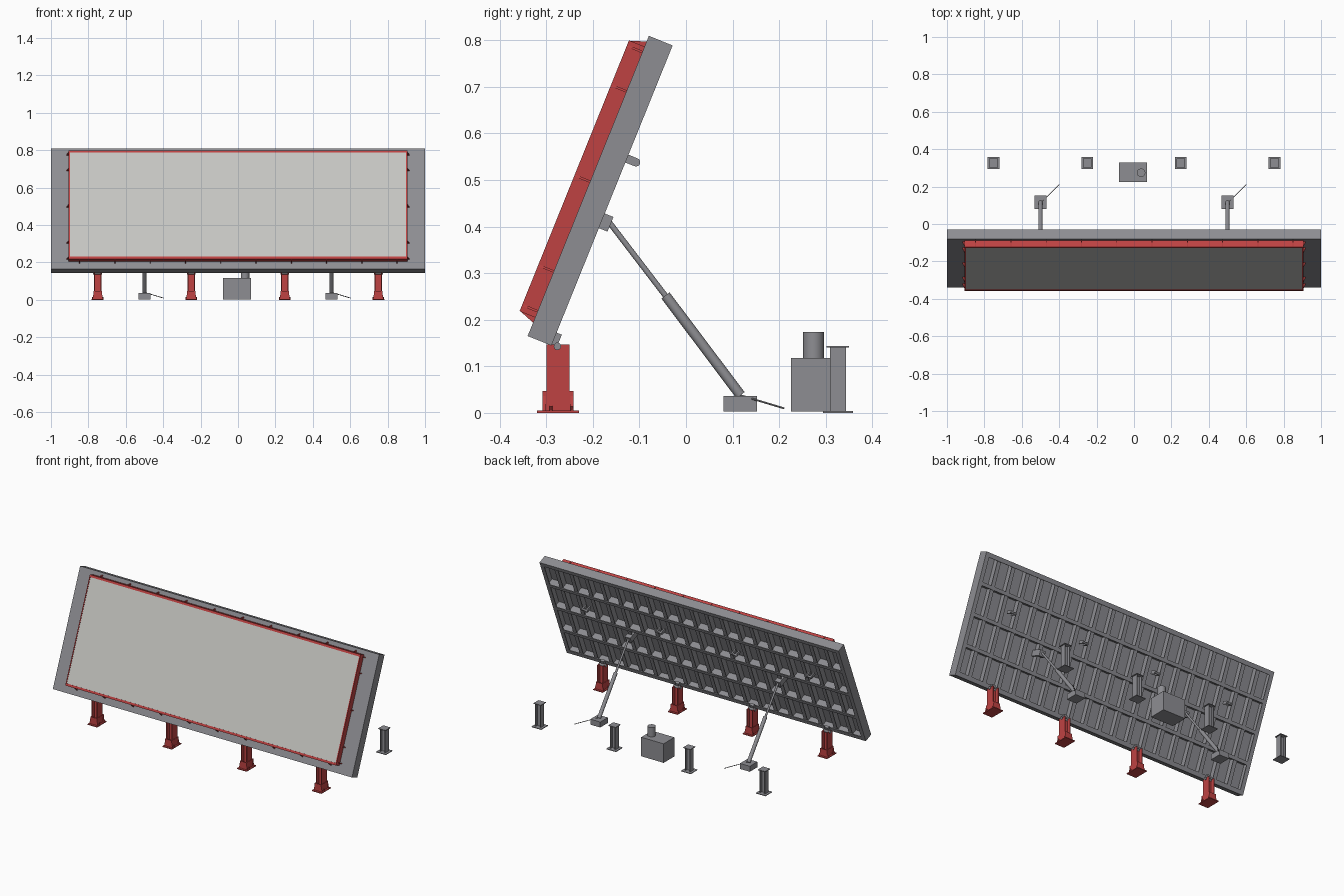
import bpy, bmesh, math
from mathutils import Matrix, Vector

if "Cube" in bpy.data.objects:
    bpy.data.objects.remove(bpy.data.objects["Cube"])


def material(name, rgb):
    m = bpy.data.materials.new(name)
    m.diffuse_color = (*rgb, 1)
    m.use_nodes = True
    m.node_tree.nodes["Principled BSDF"].inputs["Base Color"].default_value = m.diffuse_color
    return m


STEEL = material("grey_steel", (0.27, 0.27, 0.29))
RED = material("red_paint", (0.52, 0.055, 0.055))
CONCRETE = material("pale_concrete", (0.565, 0.565, 0.54))

# Tilted table frame: local x = width, y = up the slope, z = out of the front face
TILT = Matrix.Translation((0, -0.34, 0.165)) @ Matrix.Rotation(math.radians(68), 4, 'X')
FLAT = Matrix.Identity(4)


def box(bm, x0, x1, y0, y1, z0, z1):
    mat = Matrix.Translation(((x0 + x1) / 2, (y0 + y1) / 2, (z0 + z1) / 2))
    bmesh.ops.create_cube(bm, size=1, matrix=mat @ Matrix.Diagonal((x1 - x0, y1 - y0, z1 - z0, 1)))


def rod(bm, a, b, r, sides=20):
    a, b = Vector(a), Vector(b)
    rot = (b - a).to_track_quat('Z', 'Y').to_matrix().to_4x4()
    bmesh.ops.create_cone(bm, cap_ends=True, segments=sides, radius1=r, radius2=r,
                          depth=(b - a).length, matrix=Matrix.Translation((a + b) / 2) @ rot)


def prism(bm, pts, offset):
    """Extrude a flat polygon along an offset vector."""
    f = bm.faces.new([bm.verts.new(p) for p in pts])
    out = bmesh.ops.extrude_face_region(bm, geom=[f])
    bmesh.ops.translate(bm, vec=offset, verts=[v for v in out['geom'] if isinstance(v, bmesh.types.BMVert)])


def finish(bm, name, mat, matrix=FLAT, smooth=False):
    bmesh.ops.recalc_face_normals(bm, faces=bm.faces)
    me = bpy.data.meshes.new(name)
    bm.to_mesh(me)
    bm.free()
    ob = bpy.data.objects.new(name, me)
    bpy.context.collection.objects.link(ob)
    me.materials.append(mat)
    ob.matrix_world = matrix
    if smooth:
        bpy.ops.object.select_all(action='DESELECT')
        ob.select_set(True)
        bpy.context.view_layer.objects.active = ob
        bpy.ops.object.shade_smooth_by_angle(angle=math.radians(40))
    return ob


L, T = 0.695, 0.055      # table slope length and thickness
POSTS = (-0.75, -0.25, 0.25, 0.75)
JACKS = (-0.5, 0.5)

# Table: face sheet and perimeter channel
bm = bmesh.new()
box(bm, -1, 1, 0, L, -0.006, 0)
finish(bm, "table_face_sheet", STEEL, TILT)

bm = bmesh.new()
for s in (-1, 1):
    box(bm, *sorted((s, s * 0.992)), 0, L, -T, -0.006)
    box(bm, *sorted((s * 0.992, s * 0.975)), 0.008, L - 0.008, -T, -T + 0.005)
for a, b, c in ((0, 0.008, 0.025), (L, L - 0.008, L - 0.025)):
    box(bm, -0.992, 0.992, *sorted((a, b)), -T, -0.006)
    box(bm, -0.992, 0.992, *sorted((b, c)), -T, -T + 0.005)
finish(bm, "table_edge_channel", STEEL, TILT)

# Long beams and cross ribs behind the sheet
bm = bmesh.new()
for i in range(1, 4):
    y = L * i / 4
    box(bm, -0.992, 0.992, y - 0.004, y + 0.004, -T, -0.006)
    box(bm, -0.992, 0.992, y - 0.01, y + 0.01, -T, -T + 0.005)
finish(bm, "table_long_beams", STEEL, TILT)

bm = bmesh.new()
for i in range(1, 20):
    x = -1 + i * 0.1
    box(bm, x - 0.004, x + 0.004, 0.008, L - 0.008, -0.045, -0.006)
    box(bm, x - 0.012, x + 0.012, 0.008, L - 0.008, -0.049, -0.045)
finish(bm, "table_cross_ribs", STEEL, TILT)

# Cast panel inside the edge form
bm = bmesh.new()
box(bm, -0.9, 0.9, 0.055, 0.658, 0, 0.034)
finish(bm, "concrete_panel", CONCRETE, TILT)

bm = bmesh.new()
for s in (-1, 1):
    box(bm, *sorted((s * 0.899, s * 0.905)), 0.043, 0.67, 0, 0.036)
box(bm, -0.9, 0.9, 0.043, 0.056, 0, 0.036)
box(bm, -0.9, 0.9, 0.657, 0.67, 0, 0.036)
finish(bm, "edge_form", RED, TILT)

# Triangular braces around the edge form
bm = bmesh.new()
for i in range(10):
    x = -0.849 + i * 0.1886
    for y, d in ((0.043, -0.012), (0.67, 0.012)):
        prism(bm, [(x, y, 0), (x, y + d, 0), (x, y, 0.033)], (0.005, 0, 0))
for s in (-1, 1):
    for y in (0.055, 0.147, 0.355, 0.564, 0.655):
        prism(bm, [(s * 0.905, y, 0), (s * 0.917, y, 0), (s * 0.905, y, 0.033)], (0, 0.005, 0))
finish(bm, "edge_form_braces", RED, TILT)

# Table lugs: lower hinges, jack brackets and rest lugs
bm = bmesh.new()
for x in POSTS:
    box(bm, x - 0.012, x + 0.012, 0.0, 0.03, -T - 0.012, -T + 0.004)
    for s in (-1, 1):
        a = x + s * 0.014
        box(bm, a - 0.004, a + 0.004, 0.424, 0.442, -0.076, -T + 0.01)
        rod(bm, (a - 0.004, 0.433, -0.076), (a + 0.004, 0.433, -0.076), 0.009)
    rod(bm, (x - 0.02, 0.433, -0.076), (x + 0.02, 0.433, -0.076), 0.006)
for x in JACKS:
    box(bm, x - 0.018, x + 0.018, 0.272, 0.306, -0.075, -0.006)
finish(bm, "table_lugs", STEEL, TILT, True)

bm = bmesh.new()
for x in POSTS:
    rod(bm, (x - 0.024, -0.276, 0.143), (x + 0.024, -0.276, 0.143), 0.008)
finish(bm, "hinge_pins", STEEL, FLAT, True)


def i_beam(bm, x, y, half_x, half_y, z0, z1, t=0.005):
    for s in (-1, 1):
        box(bm, *sorted((x + s * half_x, x + s * (half_x - t))), y - half_y, y + half_y, z0, z1)
    box(bm, x - half_x + t, x + half_x - t, y - t / 2, y + t / 2, z0, z1)


# Red hinge posts with base plates, stiffeners and anchor bolts
for i, x in enumerate(POSTS):
    bm = bmesh.new()
    y = -0.275
    box(bm, x - 0.032, x + 0.032, y - 0.045, y + 0.045, 0, 0.005)
    i_beam(bm, x, y, 0.02, 0.025, 0.005, 0.147)
    for s in (-1, 1):
        prism(bm, [(x - 0.028, y + s * 0.033, 0.005), (x + 0.028, y + s * 0.033, 0.005),
                   (x + 0.02, y + s * 0.033, 0.047), (x - 0.02, y + s * 0.033, 0.047)],
              (0, -s * 0.006, 0))
        box(bm, *sorted((x + s * 0.018, x + s * 0.022)), y - 0.033, y + 0.033, 0.005, 0.047)
        for dy in (-0.015, 0.03):
            rod(bm, (x + s * 0.027, y + dy, 0.004), (x + s * 0.027, y + dy, 0.015), 0.003, 8)
    finish(bm, f"hinge_post_{i + 1}", RED)

# Grey rest posts at the rear
for i, x in enumerate(POSTS):
    bm = bmesh.new()
    y = 0.326
    box(bm, x - 0.032, x + 0.032, y - 0.032, y + 0.032, 0, 0.004)
    i_beam(bm, x, y, 0.018, 0.017, 0.004, 0.14)
    box(bm, x - 0.024, x + 0.024, y - 0.024, y + 0.024, 0.14, 0.144)
    finish(bm, f"rest_post_{i + 1}", STEEL)

# Lifting jacks: foot block, cylinder, rod and handle
for i, x in enumerate(JACKS):
    bm = bmesh.new()
    box(bm, x - 0.033, x + 0.033, 0.08, 0.152, 0.003, 0.036)
    finish(bm, f"jack_foot_{i + 1}", STEEL)
    bm = bmesh.new()
    rod(bm, (x, 0.117, 0.038), (x, -0.044, 0.252), 0.011)
    rod(bm, (x, -0.04, 0.246), (x, -0.17, 0.416), 0.006)
    finish(bm, f"jack_cylinder_{i + 1}", STEEL, FLAT, True)
    bm = bmesh.new()
    rod(bm, (x, 0.11, 0.04), (x + 0.1, 0.21, 0.01), 0.002, 8)
    finish(bm, f"jack_handle_{i + 1}", STEEL, FLAT, True)

# Hydraulic power unit with motor on top
bm = bmesh.new()
box(bm, -0.08, 0.07, 0.225, 0.328, 0.003, 0.118)
finish(bm, "power_unit_tank", STEEL)
bm = bmesh.new()
rod(bm, (0.038, 0.274, 0.118), (0.038, 0.274, 0.174), 0.0225, 28)
finish(bm, "power_unit_motor", STEEL, FLAT, True)
